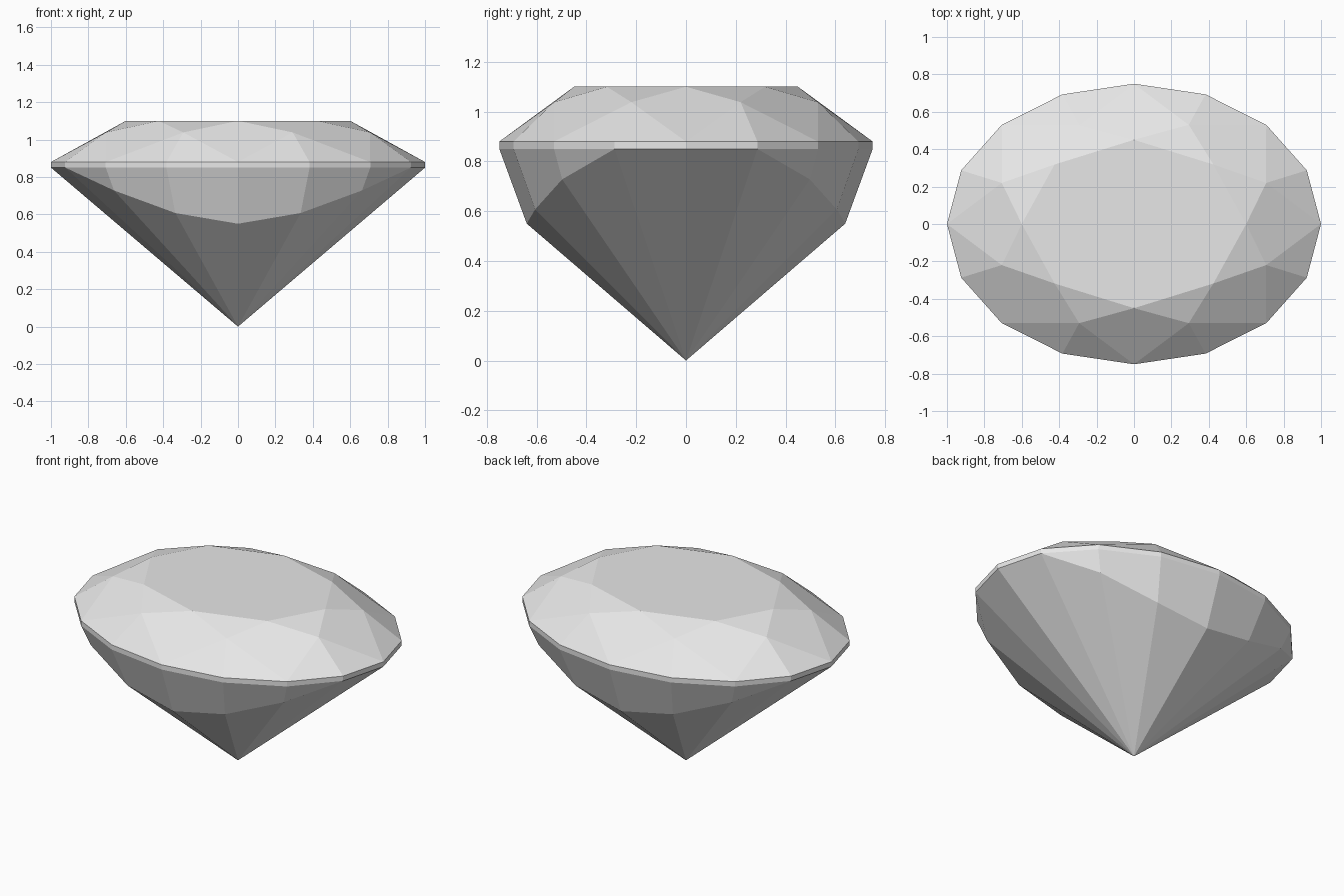
import bpy
import bmesh
from math import cos, sin, radians

cube = bpy.data.objects.get("Cube")
if cube:
    bpy.data.objects.remove(cube, do_unlink=True)

SIDES = 16
GIRDLE_TOP, GIRDLE_BOTTOM, TABLE_Z = 0.88, 0.85, 1.1

grey = bpy.data.materials.new("gem grey")
grey.use_nodes = True
grey.diffuse_color = (0.8, 0.8, 0.8, 1)
grey.node_tree.nodes["Principled BSDF"].inputs["Base Color"].default_value = (0.8, 0.8, 0.8, 1)


def oval(k, z, size=1.0):
    """Point k of sixteen around the oval outline."""
    a = radians(360 / SIDES * k)
    return (round(size * cos(a), 4), round(size * 0.75 * sin(a), 4), z)


def build(name, facets):
    """Make a flat-shaded object from facets, sharing corners and skipping collapsed ones."""
    bm = bmesh.new()
    shared = {}
    for facet in facets:
        corners = list(dict.fromkeys(facet))
        if len(corners) < 3:
            continue
        bm.faces.new([shared.setdefault(p, None) or shared.update({p: bm.verts.new(p)}) or shared[p]
                      for p in corners])
    mesh = bpy.data.meshes.new(name)
    bm.to_mesh(mesh)
    bm.free()
    mesh.materials.append(grey)
    obj = bpy.data.objects.new(name, mesh)
    bpy.context.collection.objects.link(obj)
    return obj


def table(k):
    return oval(k % SIDES, TABLE_Z, 0.6)


def star(k):
    return oval(k % SIDES, 1.038, 0.765)


def rim(k, z):
    return oval(k % SIDES, z)


# Crown: flat table, then kites, star triangles and rim triangles
crown = [[table(k) for k in range(0, SIDES, 2)]]
for k in range(0, SIDES, 2):
    crown.append([table(k), star(k - 1), rim(k, GIRDLE_TOP), star(k + 1)])
    crown.append([table(k), star(k + 1), table(k + 2)])
    crown.append([star(k + 1), rim(k, GIRDLE_TOP), rim(k + 1, GIRDLE_TOP)])
    crown.append([star(k + 1), rim(k + 1, GIRDLE_TOP), rim(k + 2, GIRDLE_TOP)])
build("crown", crown)

# Girdle: thin upright band
build("girdle", [[rim(k, GIRDLE_BOTTOM), rim(k + 1, GIRDLE_BOTTOM),
                  rim(k + 1, GIRDLE_TOP), rim(k, GIRDLE_TOP)] for k in range(SIDES)])

# Pavilion: steep facets that deepen toward front and back, then a point
BREAK = [(0.55, 0.853), (0.607, 0.875), (0.728, 0.938), (GIRDLE_BOTTOM, 1), (GIRDLE_BOTTOM, 1)]


def waist(k):
    return oval(k % SIDES, *BREAK[abs(4 - k % 8)])


tip = (0, 0, 0)
pavilion = []
for k in range(SIDES):
    pavilion.append([rim(k, GIRDLE_BOTTOM), waist(k), waist(k + 1), rim(k + 1, GIRDLE_BOTTOM)])
    pavilion.append([waist(k), tip, waist(k + 1)])
build("pavilion", pavilion)
